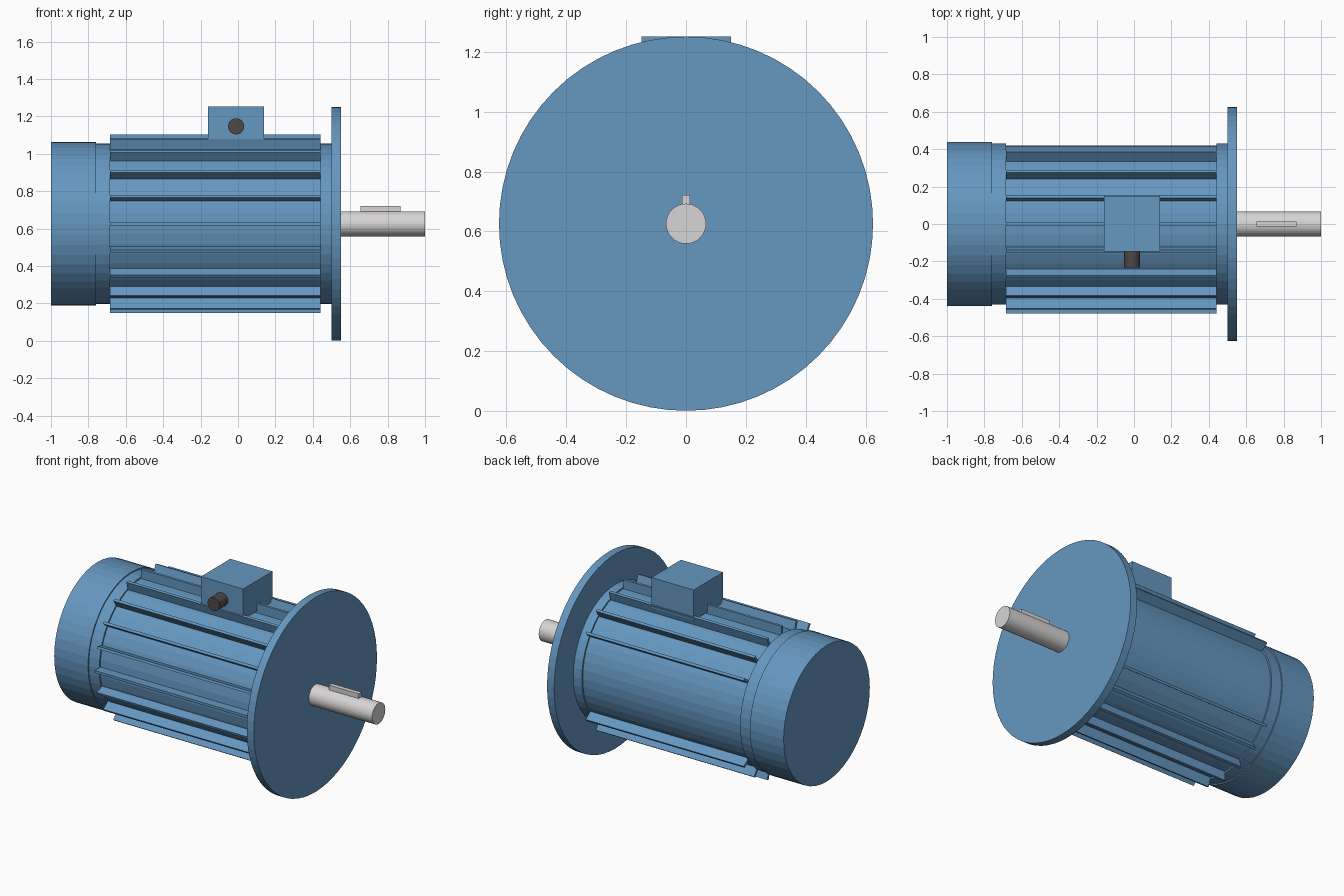
import bpy, bmesh, math
from mathutils import Matrix, Vector

if "Cube" in bpy.data.objects:
    bpy.data.objects.remove(bpy.data.objects["Cube"])

ZC = 0.626        # height of the motor axis
CORE_R = 0.42     # finned housing radius
FIN_R = 0.478     # outer radius of the fins


def material(name, rgb):
    m = bpy.data.materials.new(name)
    m.diffuse_color = (*rgb, 1.0)
    m.use_nodes = True
    m.node_tree.nodes["Principled BSDF"].inputs["Base Color"].default_value = m.diffuse_color
    return m


BLUE = material("blue_paint", (0.13, 0.31, 0.53))
STEEL = material("bright_steel", (0.68, 0.66, 0.66))
DARK = material("dark_plastic", (0.075, 0.065, 0.065))


def finish(bm, name, mat):
    bmesh.ops.recalc_face_normals(bm, faces=bm.faces)
    me = bpy.data.meshes.new(name)
    bm.to_mesh(me)
    bm.free()
    me.materials.append(mat)
    ob = bpy.data.objects.new(name, me)
    bpy.context.collection.objects.link(ob)
    return ob


def cylinder(name, start, end, radius, mat, sides=48):
    a, b = Vector(start), Vector(end)
    rot = (b - a).to_track_quat('Z', 'Y').to_matrix().to_4x4()
    bm = bmesh.new()
    bmesh.ops.create_cone(bm, cap_ends=True, segments=sides, radius1=radius,
                          radius2=radius, depth=(b - a).length,
                          matrix=Matrix.Translation((a + b) / 2) @ rot)
    return finish(bm, name, mat)


def axial(name, x0, x1, radius, mat, sides=48):
    return cylinder(name, (x0, 0, ZC), (x1, 0, ZC), radius, mat, sides)


def add_box(bm, lo, hi, matrix=Matrix()):
    lo, hi = Vector(lo), Vector(hi)
    bmesh.ops.create_cube(bm, size=1, matrix=matrix @ Matrix.Translation((lo + hi) / 2)
                          @ Matrix.Diagonal((*(hi - lo), 1)))


def box(name, lo, hi, mat):
    bm = bmesh.new()
    add_box(bm, lo, hi)
    return finish(bm, name, mat)


# Housing, end rings, fan cover and mounting flange
axial("fan_cover", -1.0, -0.76, 0.4375, BLUE)
axial("rear_ring", -0.76, -0.685, 0.43, BLUE)
axial("housing", -0.685, 0.44, CORE_R, BLUE)
axial("front_ring", 0.44, 0.50, 0.43, BLUE)
axial("mounting_flange", 0.50, 0.55, 0.625, BLUE, 64)

# Cooling fins every 18 degrees, leaving the back (+y) side smooth
bm = bmesh.new()
for i in range(20):
    angle = i * 18                      # measured from +y
    if min(angle, 360 - angle) < 30:
        continue
    turn = Matrix.Translation((0, 0, ZC)) @ Matrix.Rotation(math.radians(angle), 4, 'X')
    add_box(bm, (-0.685, CORE_R - 0.02, -0.008), (0.44, FIN_R, 0.008), turn)
finish(bm, "cooling_fins", BLUE)

# Drive shaft with key
axial("drive_shaft", 0.55, 1.0, 0.067, STEEL, 32)
box("shaft_key", (0.655, -0.014, ZC), (0.868, 0.014, 0.722), STEEL)

# Terminal box with cable gland on the front
box("terminal_box", (-0.16, -0.148, 1.057), (0.14, 0.15, 1.252), BLUE)
cylinder("cable_gland", (-0.01, -0.14, 1.147), (-0.01, -0.233, 1.147), 0.043, DARK, 24)
